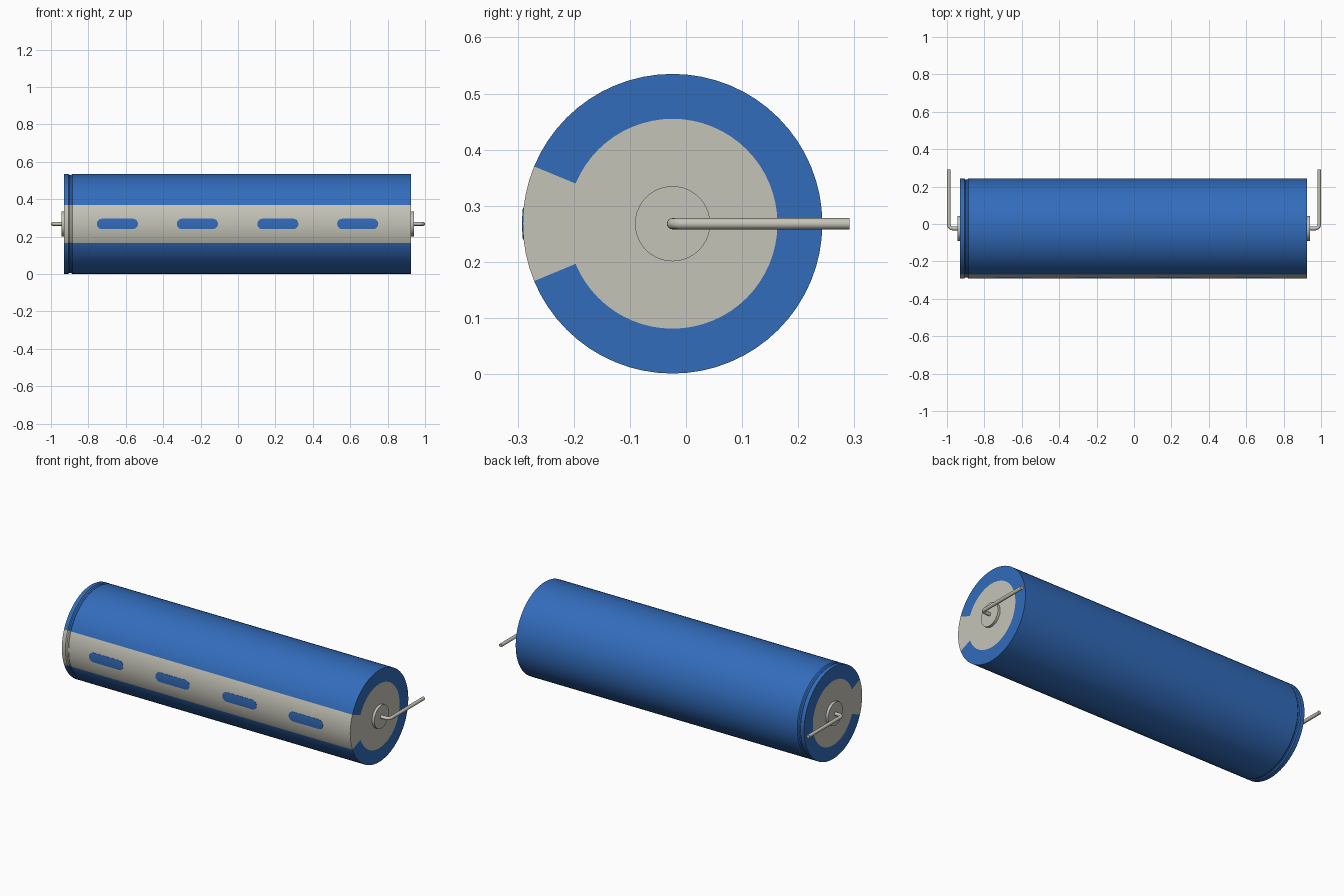
import bpy, bmesh, math
from math import sin, cos, pi

cube = bpy.data.objects.get("Cube")
if cube:
    bpy.data.objects.remove(cube, do_unlink=True)

CY, CZ, R = -0.024, 0.268, 0.267    # body axis and radius
X0, X1 = -0.93, 0.926               # body ends
SEG = 64
STRIPE_ANGLE = 22.5


def material(name, rgb, roughness=0.5):
    m = bpy.data.materials.new(name)
    m.use_nodes = True
    m.diffuse_color = (*rgb, 1)
    node = m.node_tree.nodes["Principled BSDF"]
    node.inputs["Base Color"].default_value = (*rgb, 1)
    node.inputs["Roughness"].default_value = roughness
    return m


BLUE = material("sleeve blue", (0.032, 0.15, 0.50))
GREY = material("pale grey", (0.56, 0.55, 0.48))


def finish(name, bm, mats):
    bmesh.ops.recalc_face_normals(bm, faces=bm.faces)
    me = bpy.data.meshes.new(name)
    bm.to_mesh(me)
    bm.free()
    for m in mats:
        me.materials.append(m)
    ob = bpy.data.objects.new(name, me)
    bpy.context.collection.objects.link(ob)
    bpy.ops.object.select_all(action='DESELECT')
    ob.select_set(True)
    bpy.context.view_layer.objects.active = ob
    bpy.ops.object.shade_smooth_by_angle(angle=math.radians(25))
    return ob


def on_axis(x, r, a):
    """Point at radius r; angle 0 faces the front."""
    return (x, CY - r * cos(a), CZ + r * sin(a))


def lathe(profile, seg):
    """Closed solid turned about the body axis."""
    bm = bmesh.new()
    rings = [[bm.verts.new(on_axis(x, r, 2 * pi * i / seg)) for i in range(seg)]
             for x, r in profile]
    for a, b in zip(rings, rings[1:]):
        for i in range(seg):
            j = (i + 1) % seg
            bm.faces.new((a[i], a[j], b[j], b[i]))
    bm.faces.new(rings[0])
    bm.faces.new(rings[-1])
    return bm


# Sleeved body: crimp groove near one end, stripe wrapping on to both ends
disc_r = 0.187
bm = lathe([(X0, disc_r), (X0, R), (-0.907, R), (-0.901, R - 0.005),
            (-0.892, R - 0.005), (-0.886, R), (X1, R), (X1, disc_r)], SEG)
for f in bm.faces:
    c = f.calc_center_median()
    angle = math.degrees(math.atan2(abs(c.z - CZ), CY - c.y))
    f.material_index = 1 if len(f.verts) > 4 or angle < STRIPE_ANGLE else 0
finish("body", bm, [BLUE, GREY])

# Polarity dashes: thin curved plates with round ends
half_h, half_w, rows = 0.028, 0.11, 10
for n, cx in enumerate((-0.645, -0.217, 0.213, 0.64)):
    bm = bmesh.new()
    pairs = []
    for i in range(rows + 1):
        s = -half_h * cos(pi * i / rows)
        w = half_w - half_h + math.sqrt(max(half_h ** 2 - s ** 2, 0))
        pairs.append([bm.verts.new(on_axis(cx + k * w, R + 0.0012, s / R))
                      for k in (-1, 1)])
    for p, q in zip(pairs, pairs[1:]):
        bm.faces.new((p[0], p[1], q[1], q[0]))
    bm.normal_update()
    for f in bm.faces:
        if f.normal.y > 0:
            f.normal_flip()
    bmesh.ops.solidify(bm, geom=bm.faces[:], thickness=0.002)
    finish(f"polarity_dash_{n + 1}", bm, [BLUE])

# Terminals and bent lead wires, one at each end
wire_r, bend, wire_x, wire_end = 0.01, 0.022, 0.99, 0.291
for side, sx, end in (("left", 1, X1), ("right", -1, X0)):
    tip = end + sx * 0.015
    finish(f"terminal_{side}", lathe([(end - sx * 0.01, 0.067), (tip, 0.067)], 40), [GREY])

    path = [(end, CY, 1, 0)]
    for i in range(9):
        a = pi / 2 * i / 8
        path.append((sx * (wire_x - bend + bend * sin(a)),
                     CY + bend - bend * cos(a), cos(a), sin(a)))
    path.append((sx * wire_x, wire_end, 0, 1))
    bm = bmesh.new()
    rings = []
    for x, y, tx, ty in path:
        ring = []
        for i in range(16):
            a = 2 * pi * i / 16
            u = wire_r * cos(a)
            ring.append(bm.verts.new((x + sx * u * ty, y - u * tx, CZ + wire_r * sin(a))))
        rings.append(ring)
    for a, b in zip(rings, rings[1:]):
        for i in range(16):
            j = (i + 1) % 16
            bm.faces.new((a[i], a[j], b[j], b[i]))
    bm.faces.new(rings[0])
    bm.faces.new(rings[-1])
    finish(f"lead_wire_{side}", bm, [GREY])
